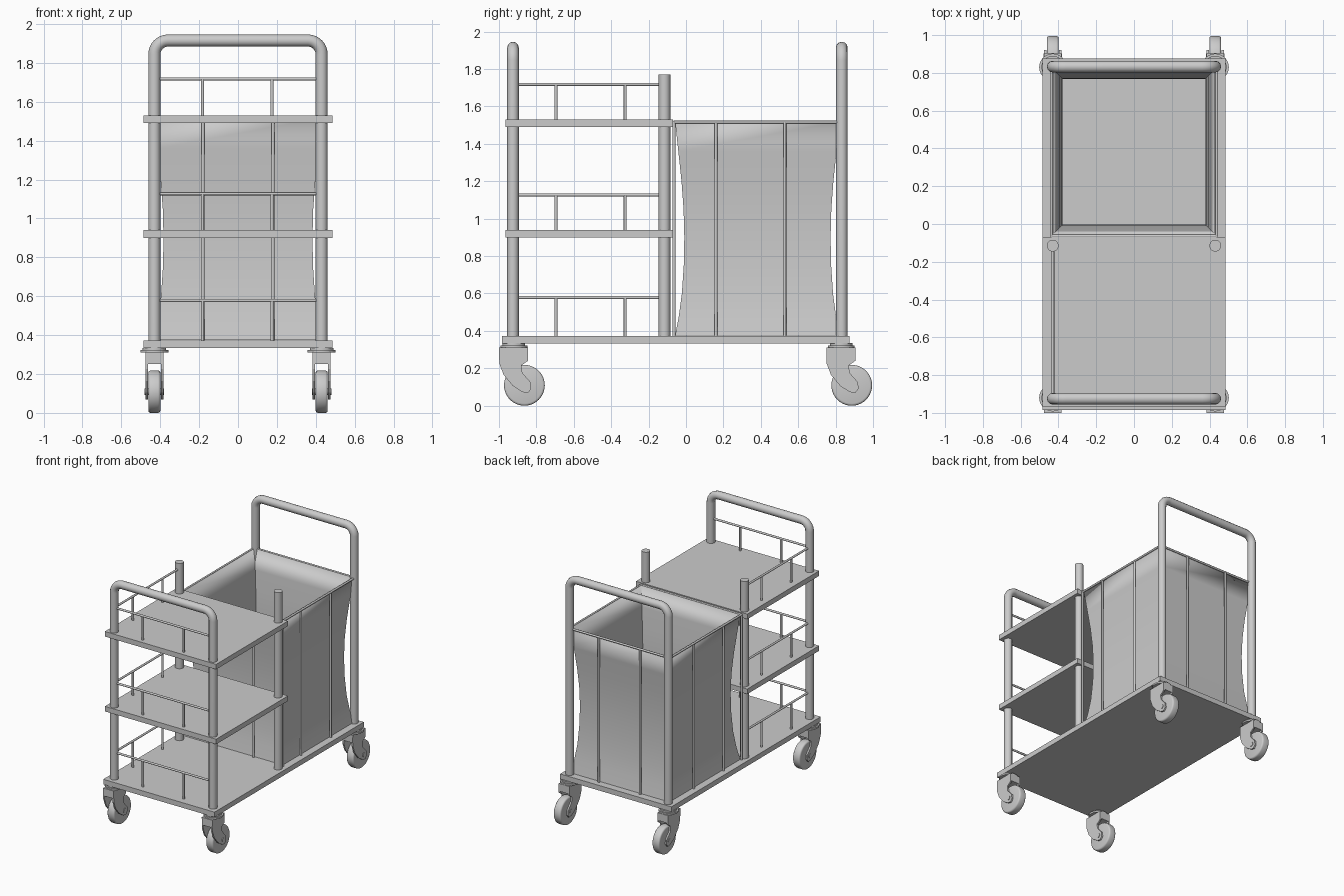
import bpy, bmesh, math
from mathutils import Vector

if "Cube" in bpy.data.objects:
    bpy.data.objects.remove(bpy.data.objects["Cube"])

PX = 0.43                      # post offset in x
FY, MY, BY = -0.925, -0.115, 0.833   # front, middle and back post rows


def finish(name, bm, smooth=True):
    bmesh.ops.recalc_face_normals(bm, faces=bm.faces)
    me = bpy.data.meshes.new(name)
    bm.to_mesh(me)
    bm.free()
    ob = bpy.data.objects.new(name, me)
    bpy.context.collection.objects.link(ob)
    if smooth:
        bpy.ops.object.select_all(action='DESELECT')
        ob.select_set(True)
        bpy.context.view_layer.objects.active = ob
        bpy.ops.object.shade_smooth_by_angle(angle=math.radians(35))
    return ob


def box(name, lo, hi):
    bm = bmesh.new()
    bmesh.ops.create_cube(bm, size=1)
    for v in bm.verts:
        v.co = Vector([(lo[i] + hi[i]) / 2 + v.co[i] * (hi[i] - lo[i]) for i in range(3)])
    return finish(name, bm, False)


def rod(name, a, b, r, sides=12, bevel=0):
    a, b = Vector(a), Vector(b)
    bm = bmesh.new()
    bmesh.ops.create_cone(bm, cap_ends=True, segments=sides, radius1=r, radius2=r,
                          depth=(b - a).length)
    if bevel:
        rims = [e for e in bm.edges if abs(e.verts[0].co.z - e.verts[1].co.z) < 1e-5]
        bmesh.ops.bevel(bm, geom=rims, offset=bevel, segments=3, profile=0.5, affect='EDGES')
    q = Vector((0, 0, 1)).rotation_difference(b - a)
    for v in bm.verts:
        v.co = q @ v.co + (a + b) / 2
    return finish(name, bm)


def handle(name, y, top=1.915, rc=0.07):
    # U-shaped tube swept along a rounded path
    half = [(PX, 0.36)] + [(PX - rc + rc * math.cos(t * math.pi / 16),
                            top - rc + rc * math.sin(t * math.pi / 16)) for t in range(9)]
    path = half + [(-x, z) for x, z in reversed(half)]
    cu = bpy.data.curves.new(name, 'CURVE')
    cu.dimensions = '3D'
    cu.bevel_depth, cu.bevel_resolution, cu.use_fill_caps = 0.031, 4, True
    sp = cu.splines.new('POLY')
    sp.points.add(len(path) - 1)
    for p, (x, z) in zip(sp.points, path):
        p.co = (x, y, z, 1)
    ob = bpy.data.objects.new(name, cu)
    bpy.context.collection.objects.link(ob)
    bpy.ops.object.select_all(action='DESELECT')
    ob.select_set(True)
    bpy.context.view_layer.objects.active = ob
    bpy.ops.object.convert(target='MESH')
    bpy.ops.object.shade_smooth_by_angle(angle=math.radians(35))


# Base and shelves
box("base_deck", (-0.485, -0.985, 0.333), (0.485, 0.875, 0.373))
box("middle_shelf", (-0.485, -0.965, 0.9), (0.485, -0.07, 0.94))
box("top_shelf", (-0.485, -0.965, 1.49), (0.485, -0.07, 1.53))

# Handles and middle posts
handle("front_handle", FY)
handle("back_handle", BY)
for s in (-1, 1):
    rod("middle_post", (s * PX, MY, 0.36), (s * PX, MY, 1.77), 0.031, 24)

# Guard rails on the front and the left side of each level
for floor, z in ((0.37, 0.578), (0.93, 1.127), (1.52, 1.718)):
    rod("front_rail", (-PX, FY, z), (PX, FY, z), 0.008)
    rod("side_rail", (-PX, FY, z), (-PX, MY, z), 0.008)
    for x in (-0.182, 0.175):
        rod("front_rail_upright", (x, FY, floor), (x, FY, z), 0.008)
    for y in (-0.695, -0.325):
        rod("side_rail_upright", (-PX, y, floor), (-PX, y, z), 0.008)

# Bag: rectangular sleeve pinched at mid height
Y0, Y1, BX = -0.058, 0.822, 0.432
profile = [(0.376, 0), (0.48, 0.02), (0.6, 0.036), (0.75, 0.046), (0.9, 0.049),
           (1.05, 0.045), (1.2, 0.034), (1.36, 0.017), (1.518, 0)]
bm = bmesh.new()
rings = []
for z, d in profile:
    rings.append([bm.verts.new(c) for c in ((-BX + d, Y0 + d, z), (BX - d, Y0 + d, z),
                                            (BX - d, Y1 - d, z), (-BX + d, Y1 - d, z))])
for a, b in zip(rings, rings[1:]):
    for i in range(4):
        j = (i + 1) % 4
        bm.faces.new((a[i], a[j], b[j], b[i]))
bm.faces.new(rings[0])
bag = finish("linen_bag", bm)
mod = bag.modifiers.new("thickness", 'SOLIDIFY')
mod.thickness, mod.offset = 0.008, -1

# Wire frame around the bag
F0, F1, FX, R = -0.064, 0.828, 0.438, 0.008
corners = [(-FX, F0), (FX, F0), (FX, F1), (-FX, F1)]
for i, (x, y) in enumerate(corners):
    x2, y2 = corners[(i + 1) % 4]
    rod("bag_frame_rim", (x, y, 1.516), (x2, y2, 1.516), R)
    rod("bag_frame_corner", (x, y, 0.37), (x, y, 1.52), R)
for s in (-1, 1):
    for y in (0.16, 0.528):
        rod("bag_side_wire", (s * FX, y, 0.37), (s * FX, y, 1.516), R)
    for y in (F0, F1):
        rod("bag_end_wire", (s * 0.18, y, 0.37), (s * 0.18, y, 1.516), R)

# Casters: swivel discs, swept fork and wheel
fork = [(-0.08, 0.312), (0.075, 0.312), (0.075, 0.24), (0.04, 0.215), (0.045, 0.175),
        (0.09, 0.125), (0.092, 0.09), (0.075, 0.068), (0.045, 0.073), (-0.005, 0.105),
        (-0.055, 0.165), (-0.078, 0.225)]


def side_plate(name, outline, x0, x1, y):
    bm = bmesh.new()
    f = bm.faces.new([bm.verts.new((x0, y + a, z)) for a, z in outline])
    ext = bmesh.ops.extrude_face_region(bm, geom=[f])['geom']
    for v in ext:
        if isinstance(v, bmesh.types.BMVert):
            v.co.x = x1
    finish(name, bm, False)


for cx in (-PX, PX):
    for cy in (-0.92, 0.83):
        rod("swivel_flange", (cx, cy, 0.31), (cx, cy, 0.323), 0.072, 32)
        rod("swivel_bearing", (cx, cy, 0.32), (cx, cy, 0.335), 0.06, 32)
        box("fork_crown", (cx - 0.045, cy - 0.08, 0.252), (cx + 0.045, cy + 0.075, 0.312))
        for s in (-1, 1):
            side_plate("fork_arm", fork, cx + s * 0.034, cx + s * 0.046, cy)
        wy = cy + 0.056
        rod("caster_wheel", (cx - 0.031, wy, 0.109), (cx + 0.031, wy, 0.109), 0.109, 40, 0.012)
        rod("wheel_axle", (cx - 0.05, wy, 0.109), (cx + 0.05, wy, 0.109), 0.016, 16)
